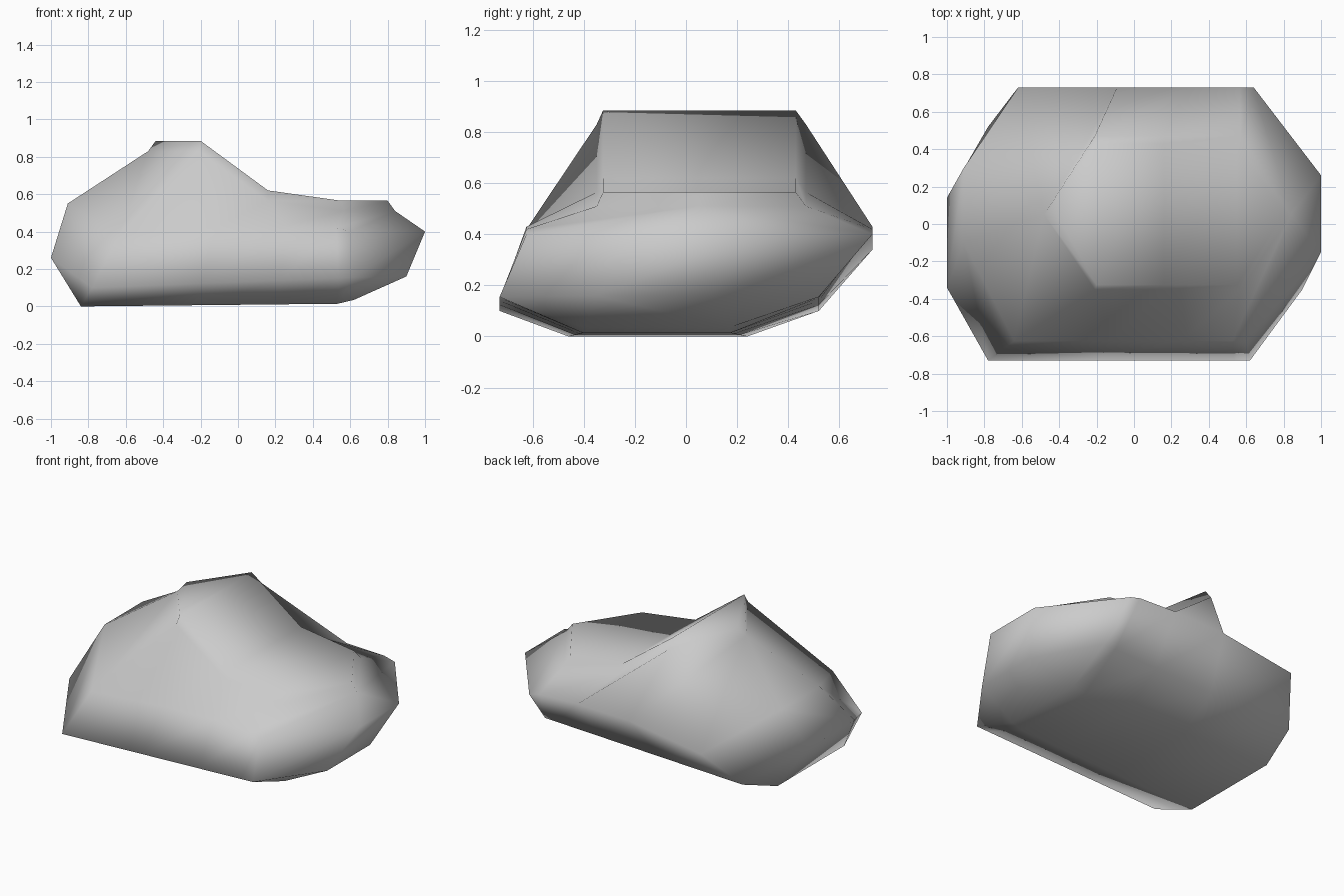
import bpy, bmesh
from mathutils import Vector as V

if "Cube" in bpy.data.objects:
    bpy.data.objects.remove(bpy.data.objects["Cube"])

# Eight-sided end rings: bottom back, bottom front, low front, high front,
# top rim front, top rim back (both meet in a point), high back, low back
left = [V(p) for p in ((-.84, .24, 0), (-.84, -.46, 0), (-.78, -.73, .10), (-.64, -.625, .38),
                       (-.48, .05, .83), (-.48, .05, .83), (-.62, .73, .34), (-.78, .52, .10))]
right = [V(p) for p in ((.62, .17, .035), (.62, -.40, .035), (.62, -.73, .155), (.60, -.625, .40),
                        (.84, .05, .51), (.84, .05, .51), (.64, .73, .40), (.67, .52, .155))]

# End facets: low front, high front, high back, low back
left_cap = [(-1, -.34, .26), (-.91, -.10, .55), (-.91, .30, .55), (-1, .14, .26)]
right_cap = [(.90, -.35, .16), (1, -.15, .40), (1, .26, .40), (.90, .10, .16)]


def middle_ring(t, x, z, lift):
    """Blend the end rings, with the top rim set to the given position."""
    ring = [a.lerp(b, t) for a, b in zip(left, right)]
    ring[1].z = ring[0].z = .015 * t
    ring[3].z = ring[6].z = lift
    ring[4], ring[5] = V((x, -.35, z)), V((x, .47, z))
    return ring


bm = bmesh.new()
rings = [[bm.verts.new(p) for p in r] for r in
         (left, middle_ring(.42, -.21, .83, .42), middle_ring(.72, .16, .565, .43),
          middle_ring(.94, .57, .51, .42), right)]

# Bevelled top: front and back edges just inside the rim, pointed at both ends
top = [[bm.verts.new((x, y, z)) for y in ys] for x, z, ys in
       ((-.44, .885, (.09, .09)), (-.20, .885, (-.325, .43)), (.16, .62, (-.325, .43)),
        (.55, .565, (-.325, .43)), (.80, .565, (.05, .05)))]

# Body skin, leaving the rim open, then filled by the bevel and the top
for a, b, s, t in zip(rings, rings[1:], top, top[1:]):
    for i in range(8):
        j = (i + 1) % 8
        if i != 4:
            bm.faces.new((a[i], a[j], b[j], b[i]))
    bm.faces.new((a[4], s[0], t[0], b[4]))
    bm.faces.new((s[0], s[1], t[1], t[0]))
    bm.faces.new((s[1], a[5], b[5], t[1]))

# Faceted ends: quads on the sides, triangles at the corners
for ring, cap in ((rings[0], left_cap), (rings[-1], right_cap)):
    c = [bm.verts.new(p) for p in cap]
    bm.faces.new(c)
    for k in range(4):
        n = (k + 1) % 4
        lo, hi, nxt = ring[(2 * k + 2) % 8], ring[(2 * k + 3) % 8], ring[(2 * k + 4) % 8]
        bm.faces.new((lo, hi, c[n], c[k]))
        bm.faces.new((hi, nxt, c[n]))

bmesh.ops.remove_doubles(bm, verts=bm.verts, dist=.0005)
bmesh.ops.recalc_face_normals(bm, faces=bm.faces)
mesh = bpy.data.meshes.new("boulder")
bm.to_mesh(mesh)
bm.free()
mesh.shade_smooth()
boulder = bpy.data.objects.new("boulder", mesh)
bpy.context.collection.objects.link(boulder)
